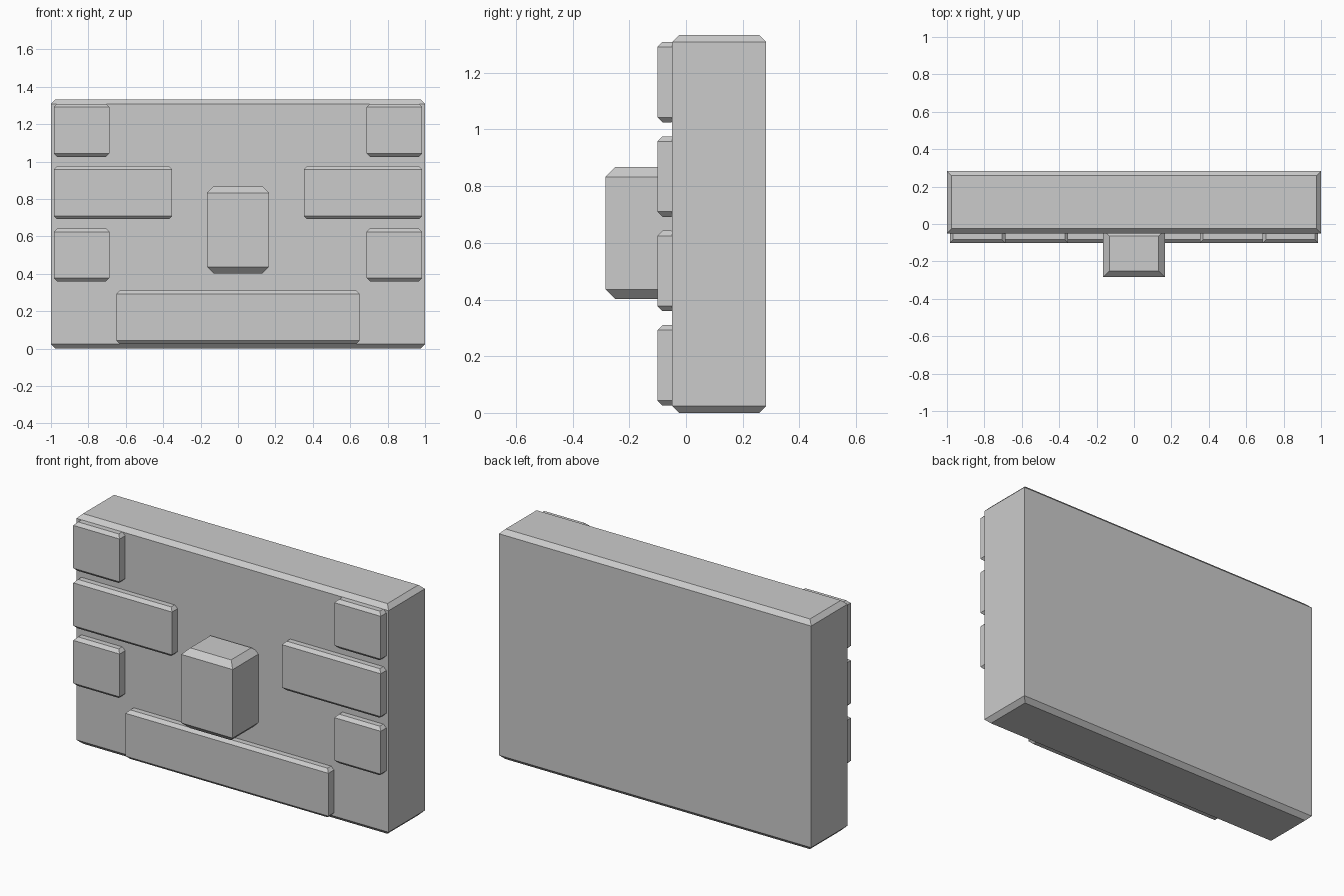
import bpy, bmesh

if "Cube" in bpy.data.objects:
    bpy.data.objects.remove(bpy.data.objects["Cube"])


def block(name, x0, x1, y0, y1, z0, z1, c):
    """Box with sloped top and bottom rims and sharp vertical corners."""
    bm = bmesh.new()
    rings = []
    for z, i in ((z0, c), (z0 + c, 0), (z1 - c, 0), (z1, c)):
        pts = ((x0 + i, y0 + i), (x1 - i, y0 + i), (x1 - i, y1 - i), (x0 + i, y1 - i))
        rings.append([bm.verts.new((x, y, z)) for x, y in pts])
    for a, b in zip(rings, rings[1:]):
        for k in range(4):
            n = (k + 1) % 4
            bm.faces.new((a[k], a[n], b[n], b[k]))
    bm.faces.new(rings[0][::-1])
    bm.faces.new(rings[-1])
    mesh = bpy.data.meshes.new(name)
    bm.to_mesh(mesh)
    bm.free()
    obj = bpy.data.objects.new(name, mesh)
    bpy.context.collection.objects.link(obj)
    return obj


# Main wall slab
block("wall_slab", -1, 1, -0.05, 0.283, 0, 1.333, 0.025)

# Raised bricks: mirrored pairs in the upper rows, one wide brick at the bottom
FRONT, BACK, HEIGHT, RIM = -0.101, -0.033, 0.284, 0.018
for row, (inner, z) in enumerate(((0.688, 1.025), (0.352, 0.692), (0.688, 0.359))):
    block(f"brick_right_{row}", inner, 0.985, FRONT, BACK, z, z + HEIGHT, RIM)
    block(f"brick_left_{row}", -0.985, -inner, FRONT, BACK, z, z + HEIGHT, RIM)
block("brick_bottom", -0.65, 0.65, FRONT, BACK, 0.026, 0.026 + HEIGHT, RIM)

# Protruding centre block
block("centre_block", -0.165, 0.165, -0.284, -0.031, 0.402, 0.867, 0.034)
